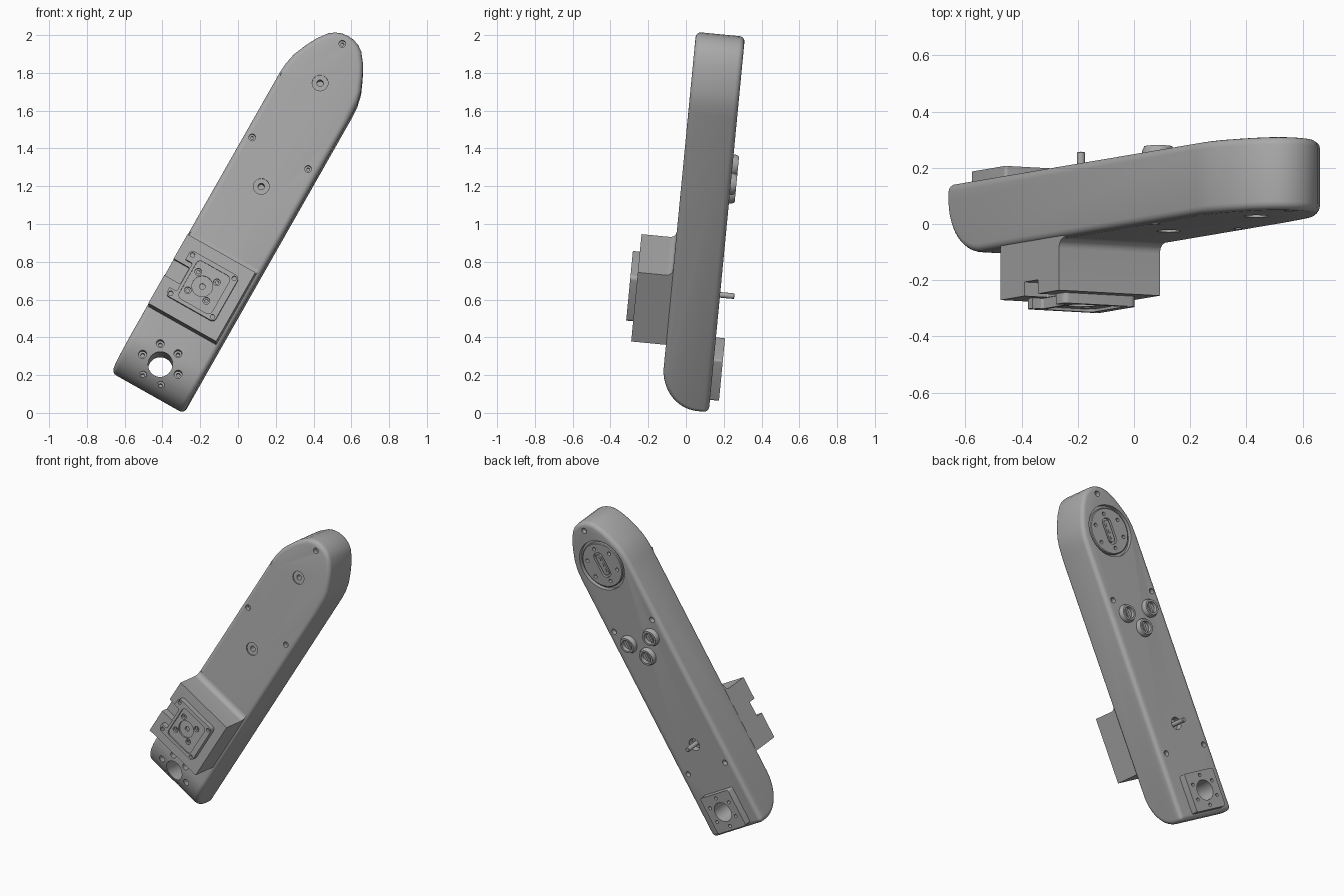
import bpy, bmesh, math
from mathutils import Matrix

cube = bpy.data.objects.get("Cube")
if cube:
    bpy.data.objects.remove(cube)

# Leaning frame: local x runs across the arm, y through it, z along it
FRAME = (Matrix.Translation((0, 0.086, 1.0)) @ Matrix.Rotation(math.radians(-5.5), 4, 'X')
         @ Matrix.Rotation(math.radians(29.5), 4, 'Y') @ Matrix.Translation((0.015, 0, 0)))
BACK, FRONT = 0.13, -0.13

grey = bpy.data.materials.new("satin grey")
grey.use_nodes = True
colour = (0.4, 0.4, 0.4, 1)
grey.diffuse_color = colour
grey.node_tree.nodes["Principled BSDF"].inputs["Base Color"].default_value = colour
parts = []


def finish(name, bm, keep=True):
    bmesh.ops.recalc_face_normals(bm, faces=bm.faces)
    mesh = bpy.data.meshes.new(name)
    bm.to_mesh(mesh)
    bm.free()
    obj = bpy.data.objects.new(name, mesh)
    bpy.context.collection.objects.link(obj)
    if keep:
        parts.append(obj)
    return obj


def prism(name, pts, a, b, axis='y', keep=True):
    """Extrude (x, z) points along y, or (z, y) points along x."""
    bm = bmesh.new()
    place = (lambda p, d: (p[0], d, p[1])) if axis == 'y' else (lambda p, d: (d, p[1], p[0]))
    lo = [bm.verts.new(place(p, a)) for p in pts]
    hi = [bm.verts.new(place(p, b)) for p in pts]
    bm.faces.new(lo)
    bm.faces.new(hi)
    for i in range(len(pts)):
        j = (i + 1) % len(pts)
        bm.faces.new((lo[i], lo[j], hi[j], hi[i]))
    return finish(name, bm, keep)


def lathe(name, x, z, profile, keep=True, sides=32):
    """Turn a (radius, depth) profile around an axis through the arm; ends are capped."""
    bm = bmesh.new()
    rings = []
    for r, y in profile:
        angles = [2 * math.pi * k / sides for k in range(sides)]
        rings.append([bm.verts.new((x + r * math.cos(t), y, z + r * math.sin(t))) for t in angles])
    for p, q in zip(rings, rings[1:]):
        for k in range(sides):
            m = (k + 1) % sides
            bm.faces.new((p[k], p[m], q[m], q[k]))
    bm.faces.new(rings[0])
    bm.faces.new(rings[-1])
    return finish(name, bm, keep)


def round_rect(x, z, hw, hh, r, steps=6):
    pts = []
    for q, (sx, sz) in enumerate(((1, 1), (-1, 1), (-1, -1), (1, -1))):
        for k in range(steps + 1):
            t = math.pi / 2 * (q + k / steps)
            pts.append((x + sx * (hw - r) + r * math.cos(t), z + sz * (hh - r) + r * math.sin(t)))
    return pts


def bake(obj):
    bpy.context.view_layer.update()
    ev = obj.evaluated_get(bpy.context.evaluated_depsgraph_get())
    mesh = bpy.data.meshes.new_from_object(ev)
    obj.modifiers.clear()
    obj.data = mesh


def boolean(obj, cutter, op='DIFFERENCE'):
    mod = obj.modifiers.new("cut", 'BOOLEAN')
    mod.operation, mod.solver, mod.object = op, 'EXACT', cutter
    bake(obj)
    bpy.data.objects.remove(cutter)


def hole(obj, x, z, profile, sides=24):
    boolean(obj, lathe("cutter", x, z, profile, False, sides))


def ring_of(count, radius, z, start=0.0):
    for k in range(count):
        t = start + 2 * math.pi * k / count
        yield radius * math.cos(t), z + radius * math.sin(t)


# Arm: arched outline, rounded foot, softened edges
arch = [(0.221, 0.8), (0.217, 0.86), (0.203, 0.925), (0.172, 0.997), (0.142, 1.055),
        (0.1, 1.11), (0.07, 1.132), (0.035, 1.145)]
outline = [(0.221, -1.01)] + arch + [(0, 1.149)] + [(-x, z) for x, z in reversed(arch)] + [(-0.221, -1.01)]
arm = prism("arm_body", [(x + 0.007, z) for x, z in outline], FRONT, BACK)
foot = [(-0.77 - 0.24 * math.sin(t), 0.07 - 0.2 * math.cos(t))
        for t in [math.pi / 2 * k / 20 for k in range(21)]]
side = foot + [(-1.01, BACK + 0.1), (1.3, BACK + 0.1), (1.3, FRONT)]
boolean(arm, prism("cutter", side, -0.4, 0.4, 'x', False), 'INTERSECT')
soft = arm.modifiers.new("soft edges", 'BEVEL')
soft.width, soft.segments, soft.use_clamp_overlap = 0.028, 4, False
soft.limit_method, soft.angle_limit = 'ANGLE', math.radians(40)
bake(arm)

# Foot pad on the back, and the bore with its bolt circles
PIVOT = -0.861
pad = prism("foot_pad", round_rect(0, PIVOT, 0.125, 0.125, 0.012), 0.1, 0.178)
for part in (arm, pad):
    hole(part, 0, PIVOT, [(0.065, -0.3), (0.065, 0.3)], 40)
for x, z in ring_of(6, 0.108, PIVOT):
    hole(arm, x, z, [(0.021, -0.3), (0.021, -0.06), (0.01, -0.06), (0.01, -0.02)])
for x, z in ring_of(6, 0.097, PIVOT, math.pi / 6):
    hole(pad, x, z, [(0.011, 0.15), (0.011, 0.25)])

# Screw holes on both faces
screws = [(0, 1.095), (-0.17, 0.427), (0.17, 0.427)]
for x, z in screws + [(-0.165, -0.577), (0.165, -0.577)]:
    hole(arm, x, z, [(0.018, BACK - 0.03), (0.018, BACK + 0.1)])
for x, z in screws:
    hole(arm, x, z, [(0.008, FRONT + 0.05), (0.008, FRONT + 0.03), (0.018, FRONT + 0.03), (0.018, FRONT - 0.1)])
for z in (0.856, 0.224):
    hole(arm, 0, z, [(0.017, FRONT + 0.08), (0.017, FRONT + 0.008), (0.042, FRONT + 0.008), (0.042, FRONT - 0.1)])

# Round flange sunk in the back of the head
HEAD = 0.852
hole(arm, 0, HEAD, [(0.168, BACK - 0.025), (0.168, BACK + 0.1)], 64)
flange = lathe("head_flange", 0, HEAD, [(0.15, BACK - 0.04), (0.15, BACK - 0.008), (0.145, BACK - 0.004)], sides=64)
for x, z in ring_of(6, 0.112, HEAD, math.pi / 6):
    hole(flange, x, z, [(0.012, BACK - 0.025), (0.012, BACK + 0.1)])
boolean(flange, prism("cutter", round_rect(0, HEAD, 0.035, 0.085, 0.03), BACK - 0.02, BACK + 0.1, keep=False))
prism("flange_key", round_rect(0, HEAD, 0.022, 0.07, 0.02), BACK - 0.03, BACK - 0.006)
for dz in (-0.04, 0, 0.04):
    lathe("flange_pin", 0, HEAD + dz, [(0.012, BACK - 0.02), (0.012, BACK - 0.002)], sides=16)

# Three ringed buttons
for x, z in ((-0.1, 0.325), (0.1, 0.325), (0, 0.215)):
    lathe("button_ring", x, z, [(0.058, BACK - 0.02), (0.058, BACK + 0.012), (0.05, BACK + 0.03),
                                (0.037, BACK + 0.03), (0.035, BACK + 0.008)])
    prism("button_bar", round_rect(x, z, 0.008, 0.033, 0.004), BACK, BACK + 0.016)

# Locating peg in its socket
MOUNT = -0.41
hole(arm, 0, MOUNT, [(0.04, BACK - 0.04), (0.04, BACK + 0.1)])
lathe("locating_peg", 0, MOUNT, [(0.015, BACK - 0.06), (0.015, 0.203), (0.012, 0.206)], sides=20)

# Front mounting block with a fillet where it meets the arm
fillet = [(-0.17 - 0.035 * math.cos(t), -0.165 + 0.035 * math.sin(t))
          for t in [math.pi / 2 * k / 6 for k in range(7)]]
block = prism("mount_block", [(-0.627, 0), (-0.627, -0.315), (-0.205, -0.315)] + fillet + [(-0.17, 0)],
              -0.206, 0.207, 'x')
boolean(block, prism("cutter", round_rect(-0.2, -0.405, 0.09, 0.05, 0.004), -0.4, -0.265, keep=False))

# Raised plate with a notch, a shallow tray, a hub and screws
plate = prism("mount_plate", round_rect(0, -0.408, 0.148, 0.138, 0.022), -0.352, -0.3)
boolean(plate, prism("cutter", round_rect(-0.2, -0.415, 0.095, 0.085, 0.01), -0.4, -0.2, keep=False))
boolean(plate, prism("cutter", round_rect(0.012, MOUNT, 0.1, 0.115, 0.025), -0.4, -0.342, keep=False))
for sx in (-1, 1):
    for sz in (-1, 1):
        hole(plate, sx * 0.127, -0.408 + sz * 0.117, [(0.012, -0.33), (0.012, -0.4)])
hole(plate, 0, MOUNT, [(0.015, -0.305), (0.015, -0.33), (0.055, -0.33), (0.055, -0.4)], 32)
for x, z in ring_of(4, 0.08, MOUNT, math.pi / 4):
    hole(plate, x, z, [(0.009, -0.31), (0.009, -0.325), (0.018, -0.325), (0.018, -0.4)])

# Shared material, shading and placement
for obj in parts:
    obj.data.materials.clear()
    obj.data.materials.append(grey)
    obj.data.shade_smooth()
    obj.data.set_sharp_from_angle(angle=math.radians(32))
    obj.matrix_world = FRAME
